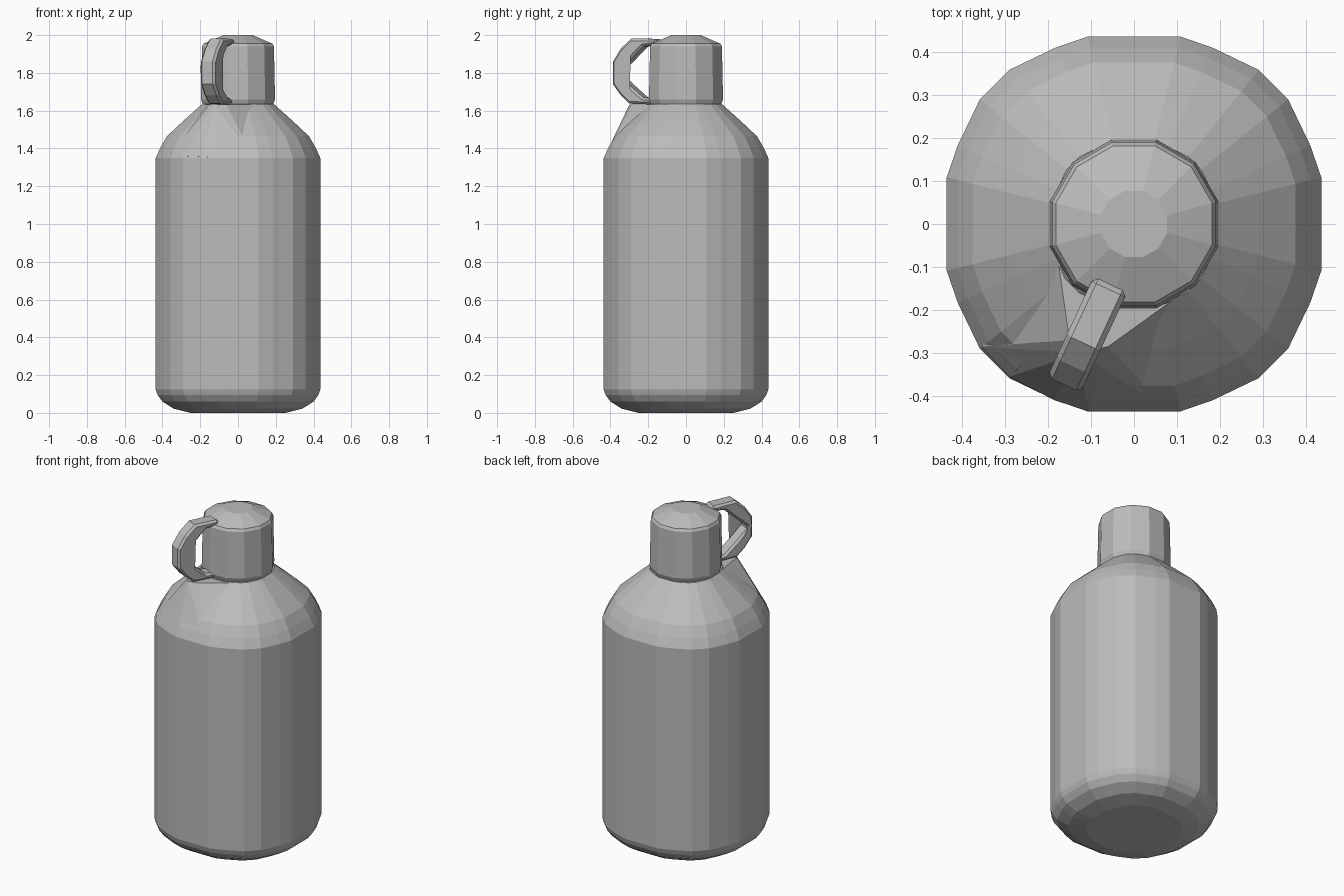
import bpy, bmesh
from math import cos, sin, radians
from mathutils import Vector

cube = bpy.data.objects.get("Cube")
if cube:
    bpy.data.objects.remove(cube)

grey = bpy.data.materials.new("plain grey")
grey.use_nodes = True
COLOUR = (0.5, 0.5, 0.5, 1)
grey.diffuse_color = COLOUR
grey.node_tree.nodes["Principled BSDF"].inputs["Base Color"].default_value = COLOUR


def finish(bm, name):
    bmesh.ops.recalc_face_normals(bm, faces=bm.faces)
    mesh = bpy.data.meshes.new(name)
    bm.to_mesh(mesh)
    bm.free()
    mesh.materials.append(grey)
    obj = bpy.data.objects.new(name, mesh)
    bpy.context.collection.objects.link(obj)
    return obj


def lathe(name, outline, profile):
    """Loft scaled copies of a unit outline through (radius, height) pairs."""
    bm = bmesh.new()
    rings = [[bm.verts.new((x * r, y * r, z)) for x, y in outline] for r, z in profile]
    n = len(outline)
    for low, high in zip(rings, rings[1:]):
        for i in range(n):
            j = (i + 1) % n
            bm.faces.new((low[i], low[j], high[j], high[i]))
    bm.faces.new(rings[0])
    bm.faces.new(rings[-1])
    return finish(bm, name)


# Body: wide flat panels on the four axes, narrower ones between
quarter = [(14, 1.032), (24, 1.032), (39, 1.06), (51, 1.06), (66, 1.032), (76, 1.032)]
body_outline = [(s * cos(radians(a + q)), s * sin(radians(a + q)))
                for q in (0, 90, 180, 270) for a, s in quarter]
lathe("bottle_body", body_outline, [
    (0.25, 0.0), (0.34, 0.022), (0.4, 0.06), (0.425, 0.095), (0.435, 0.125),
    (0.435, 1.35), (0.41, 1.405), (0.375, 1.465), (0.29, 1.545), (0.19, 1.635)])

# Cap: faceted, slightly tapered, with a shallow dome
cap_outline = [(cos(radians(15 + 30 * i)), sin(radians(15 + 30 * i))) for i in range(12)]
lathe("cap", cap_outline, [
    (0.19, 1.625), (0.203, 1.66), (0.197, 1.94), (0.188, 1.955), (0.08, 2.0)])

# Carry loop: flat C-shaped profile, extruded across its own plane
outer = [(-0.06, 1.98), (0.09, 1.982), (0.15, 1.93), (0.197, 1.86),
         (0.197, 1.74), (0.15, 1.68), (0.1, 1.637), (-0.06, 1.632)]
inner = [(-0.06, 1.662), (0.02, 1.67), (0.1, 1.735), (0.172, 1.802),
         (0.1, 1.865), (0.02, 1.94), (-0.06, 1.95)]
anchor = Vector((-0.08, -0.195, 0))
out = Vector((-0.42, -0.907, 0))
across = Vector((0.907, -0.42, 0))
bm = bmesh.new()
face = bm.faces.new([bm.verts.new(anchor + out * t - across * 0.043 + Vector((0, 0, z)))
                     for t, z in outer + inner])
extruded = bmesh.ops.extrude_face_region(bm, geom=[face])["geom"]
bmesh.ops.translate(bm, vec=across * 0.086,
                    verts=[v for v in extruded if isinstance(v, bmesh.types.BMVert)])
loop = finish(bm, "carry_loop")
bevel = loop.modifiers.new("softened edges", "BEVEL")
bevel.width = 0.012
bevel.segments = 1
bevel.limit_method = "ANGLE"
bevel.angle_limit = radians(50)

# Shoulder web: joins the foot of the loop to the shoulder
bm = bmesh.new()
for p in [(-0.15, -0.27, 1.632), (-0.125, -0.3, 1.632), (-0.06, -0.285, 1.632),
          (0.1, -0.17, 1.632), (-0.18, -0.06, 1.632), (0, 0, 1.632),
          (-0.29, -0.355, 1.36), (-0.185, -0.41, 1.355), (-0.11, -0.434, 1.35),
          (0.08, -0.434, 1.35), (-0.355, -0.285, 1.37), (0, 0, 1.35)]:
    bm.verts.new(p)
bmesh.ops.convex_hull(bm, input=bm.verts)
finish(bm, "shoulder_web")
